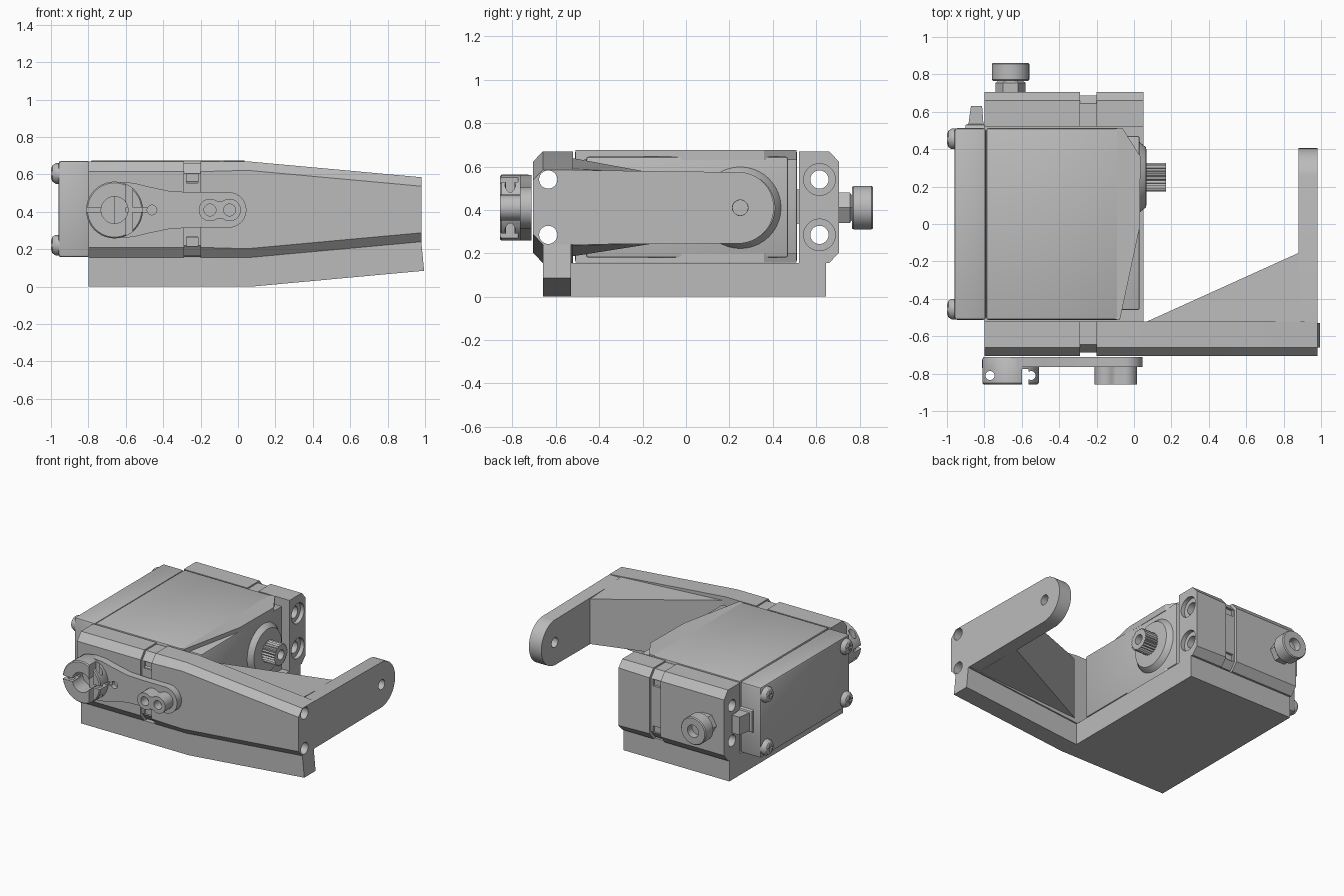
import bpy, bmesh
from math import pi, sin, cos
from mathutils import Vector

cube = bpy.data.objects.get("Cube")
if cube:
    bpy.data.objects.remove(cube, do_unlink=True)

grey = bpy.data.materials.new("plain grey")
grey.use_nodes = True
GREY = (0.5, 0.5, 0.5, 1)
grey.diffuse_color = GREY
grey.node_tree.nodes["Principled BSDF"].inputs["Base Color"].default_value = GREY


def place(axis, p, t):
    """Put a 2D profile point at distance t along an axis."""
    a, b = p
    return Vector({"x": (t, a, b), "y": (a, t, b), "z": (a, b, t)}[axis])


def loft(name, axis, sections, bevel=0):
    """Skin equal-length profiles [(t, points), ...] and cap both ends."""
    bm = bmesh.new()
    rings = [[bm.verts.new(place(axis, p, t)) for p in pts] for t, pts in sections]
    n = len(rings[0])
    for r, s in zip(rings, rings[1:]):
        for i in range(n):
            j = (i + 1) % n
            bm.faces.new((r[i], r[j], s[j], s[i]))
    bm.faces.new(rings[0])
    bm.faces.new(rings[-1])
    bmesh.ops.recalc_face_normals(bm, faces=bm.faces)
    if bevel:
        bmesh.ops.bevel(bm, geom=bm.edges[:], offset=bevel, segments=2,
                        profile=0.5, affect="EDGES")
    me = bpy.data.meshes.new(name)
    bm.to_mesh(me)
    bm.free()
    me.materials.append(grey)
    ob = bpy.data.objects.new(name, me)
    bpy.context.collection.objects.link(ob)
    return ob


def prism(name, axis, pts, t0, t1, bevel=0):
    return loft(name, axis, [(t0, pts), (t1, pts)], bevel)


def box(name, x, y, z, bevel=0):
    return prism(name, "z", [(x[0], y[0]), (x[1], y[0]), (x[1], y[1]), (x[0], y[1])],
                 z[0], z[1], bevel)


def circle(c, r, n=40, a0=0, a1=2 * pi):
    return [(c[0] + r * cos(a0 + (a1 - a0) * i / n), c[1] + r * sin(a0 + (a1 - a0) * i / n))
            for i in range(n)]


def turned(name, axis, c, steps, n=40):
    """Round part from (distance, radius) steps."""
    return loft(name, axis, [(t, circle(c, r, n)) for t, r in steps])


def cut(ob, *cutters):
    for c in cutters:
        c.hide_render = True
        m = ob.modifiers.new("cut", "BOOLEAN")
        m.operation = "DIFFERENCE"
        m.solver = "EXACT"
        m.object = c
        with bpy.context.temp_override(object=ob, active_object=ob):
            bpy.ops.object.modifier_apply(modifier=m.name)
        bpy.data.objects.remove(c, do_unlink=True)


def hole(axis, c, r, t0, t1):
    return turned("hole_cutter", axis, c, [(t0, r), (t1, r)], 28)


def rail_section(side, inner, outer, z0, z1, ch):
    """Rail outline with its two outer edges chamfered."""
    return [(side * y, z) for y, z in (
        (inner, z0), (outer - .045, z0), (outer, z0 + ch), (outer, z1 - ch),
        (outer - .045, z1), (inner, z1))]


# Rails of the bracket, each with a shallow strap groove
SCREW_Z = (.285, .54)
for name, side, tail in (("front_rail", -1, [(.05, .155, .67), (.98, .24, .585)]),
                         ("back_rail", 1, [(.05, .155, .67)])):
    full = rail_section(side, .52, .705, .155, .67, .055)
    sunk = rail_section(side, .52, .688, .165, .66, .055)
    sections = [(-.8, full), (-.29, full), (-.289, sunk), (-.201, sunk), (-.2, full)]
    sections += [(x, rail_section(side, .52, .705, a, b, .048)) for x, a, b in tail]
    rail = loft(name, "x", sections)
    y = side * (.635 if side < 0 else .615)
    for z in SCREW_Z:
        cut(rail, hole("x", (y, z), .042, -1, 1.1))
        if side > 0:
            cut(rail, hole("x", (y, z), .073, .02, .1))
    for z in (.24, .58):
        cut(rail, box("pocket_cutter", (-.275, -.215), sorted((side * .67, side * .72)),
                      (z - .025, z + .025)))

# Base block and the tapering skirt under the long rail
box("base_block", (-.8, .05), (-.53, .645), (0, .156))
prism("base_skirt", "y", [(-.8, 0), (.07, 0), (.995, .085), (.98, .241), (.05, .156), (-.8, .156)],
      -.66, -.53)

# Diagonal web joining the long rail to the swing arm
loft("web", "z", [(.235, [(.05, -.53), (.89, -.53), (.89, -.15)]),
                  (.59, [(.05, -.53), (.89, -.53), (.89, -.15)])])
web = bpy.data.objects["web"]
for v in web.data.vertices:
    if v.co.x < .1:
        v.co.z += .05 if v.co.z > .4 else -.05
    elif v.co.y > -.2:
        v.co.z += -.02 if v.co.z > .4 else .01

# Swing arm with a rounded end
arm = prism("swing_arm", "x", [(-.66, .24), (-.7, .285), (-.7, .54), (-.66, .585)]
            + list(reversed(circle((.24, .41), .165, 24, -pi / 2, pi / 2)))
            + [(.24, .245)], .88, .98)
cut(arm, hole("x", (.25, .41), .036, .8, 1.1),
    *[hole("x", (-.635, z), .042, .8, 1.1) for z in SCREW_Z])

# Motor case: rear cover, body, inset end cap and angled upper shell
box("rear_cover", (-.96, -.792), (-.512, .512), (.158, .672), .014)
box("motor_body", (-.79, -.08), (-.512, .512), (.158, .675), .012)
box("end_cap", (-.12, .03), (-.46, .47), (.18, .645), .01)
shell = [(-.1, -.51), (-.075, -.51), (.03, -.02), (.035, .36), (-.06, .51), (-.1, .51)]
prism("upper_shell", "z", shell, .63, .675)
prism("lower_shell", "z", shell, .158, .2)

# Output boss and splined shaft
turned("output_boss", "x", (.25, .41), [(-.05, .215), (.015, .2), (.065, .16), (.068, .1)])
teeth = 24
spline = [(.25 + r * cos(a), .41 + r * sin(a)) for i in range(teeth * 2)
          for a, r in [(pi * i / teeth, .078 if i % 2 else .068)]]
shaft = prism("splined_shaft", "x", spline, .06, .17)
cut(shaft, hole("x", (.25, .41), .035, .1, .2))

# Rear case screws
for i, y in enumerate((-.455, .455)):
    for j, z in enumerate((.222, .605)):
        screw = turned(f"case_screw_{i}{j}", "x", (y, z),
                       [(-.94, .055), (-.975, .055), (-.992, .044), (-1, .025)], 28)
        cut(screw, box("slot_cutter", (-1.1, -.985), (y - .03, y + .03), (z - .007, z + .007)),
            box("slot_cutter", (-1.1, -.985), (y - .007, y + .007), (z - .03, z + .03)))

# Cable plug on the back
loft("cable_plug", "y", [(t, [(a, z0), (b, z0), (b, z1), (a, z1)]) for t, a, b, z0, z1 in (
    (.5, -.905, -.8, .33, .5), (.53, -.9, -.8, .34, .49), (.535, -.885, -.805, .35, .48),
    (.63, -.872, -.812, .35, .48))])

# Thumb knob and hex nut on the back
KNOB = (-.66, .41)
turned("hex_nut", "y", KNOB, [(.69, .06), (.705, .08), (.755, .08), (.77, .06)], 6)
knob = turned("thumb_knob", "y", KNOB, [(.765, .094), (.772, .1), (.855, .1), (.862, .094)])
cut(knob, hole("y", KNOB, .045, .81, .9))

# Clamp lever plate on the front
END = (-.05, .41)
plate = prism("lever_plate", "y", circle(END, .095, 20, -pi / 2, pi / 2)
              + [(-.05, .505), (-.24, .505), (-.36, .51), (-.48, .535), (-.56, .555),
                 (-.66, .56), (-.66, .26), (-.56, .265), (-.48, .285), (-.36, .31),
                 (-.24, .315)], -.765, -.712)

# Split ring clamp with cross bolt holes
clamp = turned("split_clamp", "y", KNOB, [(-.712, .145), (-.725, .152), (-.85, .152), (-.857, .145)])
slot = ((-.9, -.44), (-.9, -.77), (.398, .422))
cut(clamp, hole("y", KNOB, .072, -.9, -.74), box("slot_cutter", *slot),
    box("relief_cutter", (-.6, -.565), (-.9, -.775), (.2, .7)),
    hole("z", (-.77, -.81), .024, .1, .8), hole("z", (-.55, -.81), .024, .1, .8))
cut(plate, box("slot_cutter", (-.6, -.46), (-.8, -.75), (.398, .422)),
    hole("y", (-.46, .41), .026, -.8, -.73))

# Twin-hole pod at the lever's end
lobes = ((-.15, .41), (-.045, .41))
pod = prism("pod", "y", circle(lobes[1], .06, 20, -pi * .7, pi * .7)
            + [(-.09, .455), (-.105, .455)]
            + circle(lobes[0], .06, 20, pi * .3, pi * 1.7)
            + [(-.105, .365), (-.09, .365)], -.857, -.76)
cut(pod, *[hole("y", c, .032, -.9, -.79) for c in lobes])

# Smooth the round parts while keeping creases crisp
for ob in bpy.context.scene.objects:
    ob.select_set(ob.type == "MESH")
bpy.context.view_layer.objects.active = pod
bpy.ops.object.shade_smooth_by_angle(angle=.5)
bpy.ops.object.select_all(action="DESELECT")
